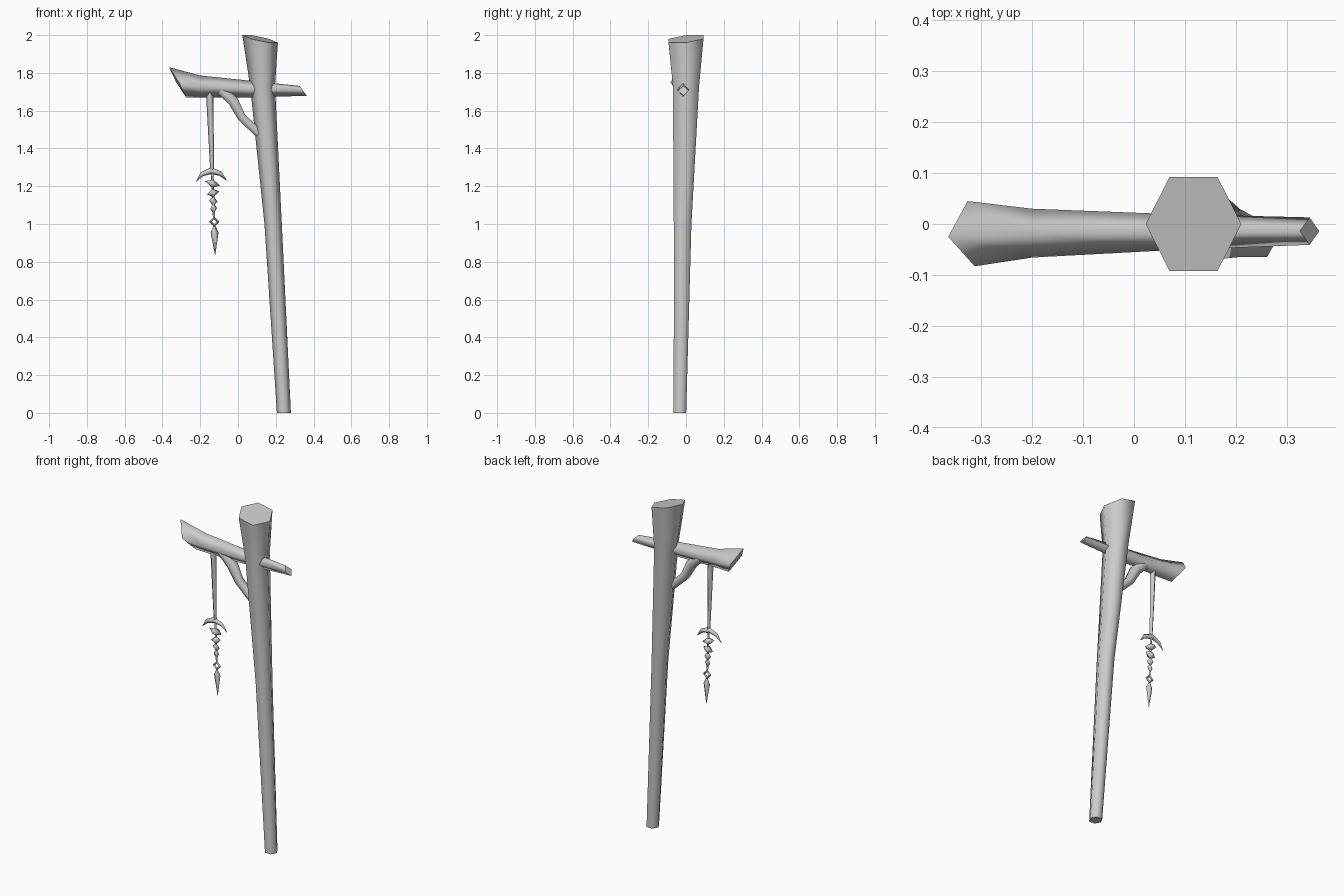
import bpy, bmesh
from math import sin, cos, pi, radians
from mathutils import Vector as V

cube = bpy.data.objects.get("Cube")
if cube:
    bpy.data.objects.remove(cube, do_unlink=True)

grey = bpy.data.materials.new("plain grey")
grey.use_nodes = True
GREY = (0.6, 0.6, 0.6, 1)
grey.diffuse_color = GREY
grey.node_tree.nodes["Principled BSDF"].inputs["Base Color"].default_value = GREY


def loft(name, rings, sides):
    """Skin rings given as (centre, first axis, second axis): smooth sides, flat caps."""
    bm = bmesh.new()
    loops = []
    for c, a, b in rings:
        angles = [2 * pi * i / sides for i in range(sides)]
        loops.append([bm.verts.new(V(c) + V(a) * cos(t) + V(b) * sin(t)) for t in angles])
    for low, high in zip(loops, loops[1:]):
        for i in range(sides):
            j = (i + 1) % sides
            bm.faces.new((low[i], low[j], high[j], high[i])).smooth = True
    bm.faces.new(loops[0])
    bm.faces.new(loops[-1])
    bmesh.ops.recalc_face_normals(bm, faces=bm.faces)
    mesh = bpy.data.meshes.new(name)
    bm.to_mesh(mesh)
    bm.free()
    mesh.materials.append(grey)
    obj = bpy.data.objects.new(name, mesh)
    bpy.context.collection.objects.link(obj)
    return obj


def tube(name, path, sides, y=-0.02):
    """Tapered tube through (x, z, radius) points in an upright plane."""
    pts = [V((x, y, z)) for x, z, r in path]
    rings = []
    for i, p in enumerate(pts):
        along = (pts[min(i + 1, len(pts) - 1)] - pts[max(i - 1, 0)]).normalized()
        side = V((0, 1, 0))
        r = path[i][2]
        rings.append((p, side * r, along.cross(side) * r))
    return loft(name, rings, sides)


# Leaning six-sided post, flared at the top
loft("post", [
    ((0.243, -0.032, 0), (0.037, 0, 0), (0, 0.038, 0)),
    ((0.186, -0.018, 1.0), (0.046, 0, 0), (0, 0.054, 0)),
    ((0.13, 0, 1.73), (0.066, 0, 0), (0, 0.08, 0)),
    ((0.117, 0, 1.98), (0.094, 0, -0.02), (0, 0.107, 0.012)),
], 6)

# Four-sided crossbeam with slanted ends
loft("crossbeam", [
    ((-0.32, -0.019, 1.75), (-0.007, 0.064, 0), (-0.045, -0.006, 0.08)),
    ((-0.2, -0.018, 1.728), (0, 0.048, 0), (0, 0, 0.058)),
    ((0.06, -0.016, 1.714), (0, 0.036, 0), (0, 0, 0.045)),
    ((0.345, -0.014, 1.705), (0, 0.027, 0), (-0.019, 0, 0.026)),
], 4)

# Crooked brace between beam and post
tube("brace", [(-0.09, 1.71, 0.03), (-0.025, 1.65, 0.032),
               (0.02, 1.565, 0.026), (0.11, 1.48, 0.026)], 6)

# Hanging cord and its thin lower thread
tube("cord", [(-0.15, 1.7, 0.02), (-0.137, 1.28, 0.01)], 4)
tube("thread", [(-0.137, 1.28, 0.007), (-0.127, 1.03, 0.006)], 4)

# Crescent with pointed tips
tube("crescent", [(-0.222, 1.225, 0.001), (-0.19, 1.264, 0.012), (-0.142, 1.282, 0.018),
                  (-0.092, 1.266, 0.012), (-0.06, 1.23, 0.001)], 4)

# Tilted beads, shrinking downwards
beads = [(1.215, 0.04, -0.012), (1.165, 0.033, 0.008), (1.122, 0.023, -0.004), (1.083, 0.018, 0.003)]
for n, (z, r, tilt) in enumerate(beads):
    x = -0.137 + (1.28 - z) * 0.04
    y = -0.02
    loft("bead_%d" % (n + 1), [
        ((x, y, z - 0.02), (0.006, 0, 0), (0, 0.006, 0)),
        ((x, y, z), (r, 0, tilt), (0, r * 0.8, 0)),
        ((x, y, z + 0.018), (0.006, 0, 0), (0, 0.006, 0)),
    ], 4)

# Diamond-shaped link
bpy.ops.mesh.primitive_torus_add(
    major_segments=4, minor_segments=4, major_radius=0.02, minor_radius=0.007,
    location=(-0.126, -0.02, 1.012), rotation=(radians(90), 0, 0))
link = bpy.context.object
link.name = "link"
link.data.materials.append(grey)

# Pointed pendant
tube("pendant", [(-0.125, 0.988, 0.006), (-0.124, 0.955, 0.021), (-0.121, 0.835, 0.001)], 4)
